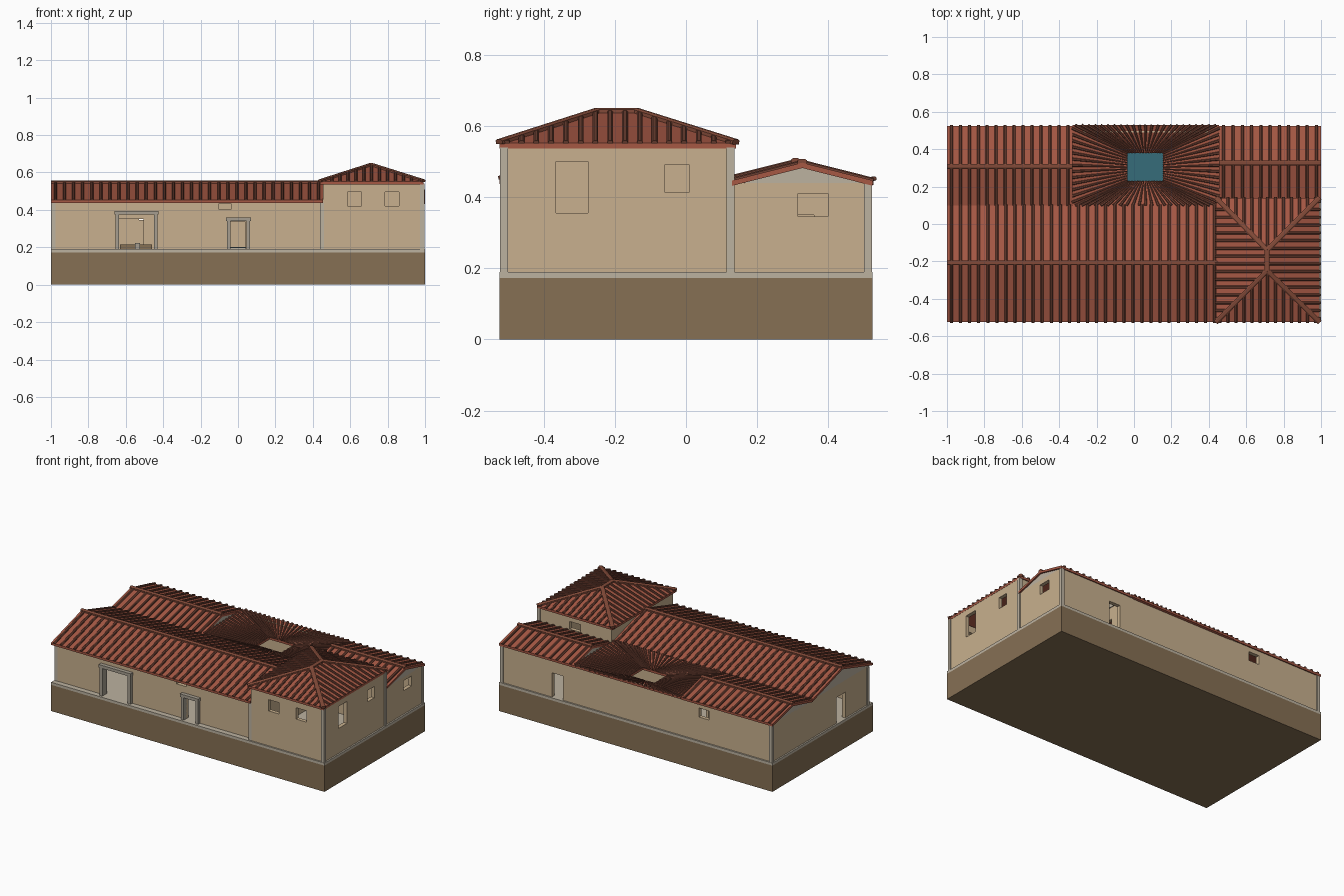
import bpy, bmesh
from mathutils import Vector

old = bpy.data.objects.get("Cube")
if old:
    bpy.data.objects.remove(old)


def colour(name, r, g, b):
    lin = [((c / 255 + 0.055) / 1.055) ** 2.4 for c in (r, g, b)] + [1]
    m = bpy.data.materials.new(name)
    m.use_nodes = True
    m.diffuse_color = lin
    m.node_tree.nodes["Principled BSDF"].inputs["Base Color"].default_value = lin
    return m


PLASTER = colour("tan plaster", 200, 176, 142)
RED = colour("red dado", 134, 44, 36)
EARTH = colour("earth brown", 134, 112, 84)
STONE = colour("pale stone", 188, 178, 160)
FRAME = colour("grey stone", 166, 158, 144)
TILE = colour("terracotta", 166, 88, 68)
RIB = colour("dark terracotta", 112, 66, 52)
RIDGE = colour("ridge brown", 130, 74, 56)
WATER = colour("pool teal", 54, 108, 122)

FLOOR, BAND = 0.19, 0.285


def finish(name, bm, mat):
    bmesh.ops.recalc_face_normals(bm, faces=bm.faces)
    me = bpy.data.meshes.new(name)
    bm.to_mesh(me)
    bm.free()
    ob = bpy.data.objects.new(name, me)
    bpy.context.collection.objects.link(ob)
    if mat:
        me.materials.append(mat)
    return ob


def prism(bm, lower, upper):
    """Closed solid between two matching rings of points."""
    lo = [bm.verts.new(p) for p in lower]
    up = [bm.verts.new(p) for p in upper]
    bm.faces.new(lo)
    bm.faces.new(up[::-1])
    for i in range(len(lo)):
        j = (i + 1) % len(lo)
        bm.faces.new((lo[i], up[i], up[j], lo[j]))


def add_box(bm, x0, x1, y0, y1, z0, z1):
    ring = [(x0, y0), (x1, y0), (x1, y1), (x0, y1)]
    prism(bm, [(x, y, z0) for x, y in ring], [(x, y, z1) for x, y in ring])


def box(name, mat, *size):
    bm = bmesh.new()
    add_box(bm, *size)
    return finish(name, bm, mat)


# Walls: openings are cut out, then a red dado is split off by height
def wall(name, x0, x1, y0, y1, top, openings=()):
    ob = box(name, None, x0, x1, y0, y1, FLOOR - 0.01, top)
    bm = bmesh.new()
    if openings:
        cut = bmesh.new()
        for u0, u1, z0, z1 in openings:
            if x1 - x0 > y1 - y0:
                add_box(cut, u0, u1, y0 - 0.1, y1 + 0.1, z0, z1)
            else:
                add_box(cut, x0 - 0.1, x1 + 0.1, u0, u1, z0, z1)
        cutter = finish("opening_cutter", cut, None)
        cutter.hide_render = True
        mod = ob.modifiers.new("openings", 'BOOLEAN')
        mod.object, mod.operation, mod.solver = cutter, 'DIFFERENCE', 'EXACT'
        deps = bpy.context.evaluated_depsgraph_get()
        bm.from_mesh(ob.evaluated_get(deps).to_mesh())
        ob.modifiers.clear()
        bpy.data.objects.remove(cutter)
    else:
        bm.from_mesh(ob.data)
    bmesh.ops.bisect_plane(bm, geom=bm.verts[:] + bm.edges[:] + bm.faces[:],
                           plane_co=(0, 0, BAND), plane_no=(0, 0, 1))
    for f in bm.faces:
        f.material_index = int(f.calc_center_median().z < BAND)
    bm.to_mesh(ob.data)
    bm.free()
    ob.data.materials.clear()
    for m in (PLASTER, RED):
        ob.data.materials.append(m)


def beam(bm, a, b, w0, w1, h):
    """Raised strip with a bevelled top running from a to b."""
    run = (b - a).normalized()
    side = run.cross(Vector((0, 0, 1))).normalized()
    up = side.cross(run)

    def ring(p, w):
        return [p + side * s * w / 2 + up * k * h
                for s, k in ((-1, -0.3), (-1, 0.6), (-0.5, 1), (0.5, 1), (1, 0.6), (1, -0.3))]
    prism(bm, ring(a, w0), ring(b, w1))


# Roof panel: a-b is the outer edge, c-d the inner edge; cover tiles run between
def panel(name, a, b, c, d, fan=False, step=0.048):
    a, b, c, d = map(Vector, (a, b, c, d))
    drop = Vector((0, 0, -0.015))
    pts = [a, b, c] + ([d] if (d - c).length > 0.001 else [])
    bm = bmesh.new()
    prism(bm, [p + drop for p in pts], pts)
    finish(name, bm, TILE)
    e = (b - a).normalized()
    length = (b - a).length
    left, right = (d - a).dot(e), length - (c - a).dot(e)
    slope = (d - a) - e * left
    count = round(length / step)
    taper = (d - c).length / length if fan else 1
    ribs = bmesh.new()
    for i in range(count):
        t = (i + 0.5) / count
        start = a.lerp(b, t)
        if fan:
            end = d.lerp(c, t)
        else:
            s = t * length
            reach = min(1, s / left if left > 0.001 else 1,
                        (length - s) / right if right > 0.001 else 1)
            end = start + slope * reach
        beam(ribs, start - (end - start).normalized() * 0.002, end,
             0.016, max(0.004, 0.016 * taper), 0.008)
    finish(name + "_cover_tiles", ribs, RIB)


def caps(name, lines):
    bm = bmesh.new()
    for a, b in lines:
        beam(bm, Vector(a), Vector(b), 0.026, 0.026, 0.011)
    finish(name, bm, RIDGE)


def gable_roof(name, x0, x1, y0, y1, ym, eave, top, ends):
    panel(name + "_front_slope", (x0, y0, eave), (x1, y0, eave), (x1, ym, top), (x0, ym, top))
    panel(name + "_back_slope", (x1, y1, eave), (x0, y1, eave), (x0, ym, top), (x1, ym, top))
    caps(name + "_ridge", [((x0, ym, top), (x1, ym, top))])
    for i, x in enumerate(ends):
        bm = bmesh.new()
        tri = [(y0 + 0.005, eave - 0.014), (y1 - 0.005, eave - 0.014), (ym, top - 0.014)]
        prism(bm, [(x - 0.01, y, z) for y, z in tri], [(x + 0.01, y, z) for y, z in tri])
        finish(f"{name}_gable_{i}", bm, STONE)


# Ground platform and paved floor
box("platform", EARTH, -1, 1, -0.525, 0.525, 0, 0.173)
box("paving", STONE, -1, 1, -0.525, 0.525, 0.173, FLOOR)

# Outer walls
LOW, HIGH = 0.44, 0.54
wall("front_wall", -0.99, 0.46, -0.49, -0.465, LOW,
     [(-0.635, -0.45, 0.1, 0.375), (-0.04, 0.045, 0.1, 0.34), (-0.105, -0.035, 0.405, 0.432)])
wall("back_wall", -0.99, 0.99, 0.49, 0.515, LOW,
     [(0.54, 0.62, 0.1, 0.35), (-0.53, -0.455, 0.345, 0.405)])
wall("left_wall", -0.99, -0.965, -0.488, 0.513, LOW, [(-0.25, -0.16, 0.1, 0.36)])
wall("right_wall", 0.965, 0.99, 0.13, 0.513, LOW, [(0.315, 0.40, 0.345, 0.41)])
wall("tower_front_wall", 0.455, 0.99, -0.515, -0.49, HIGH,
     [(0.585, 0.66, 0.42, 0.495), (0.785, 0.86, 0.42, 0.495)])
wall("tower_back_wall", 0.455, 0.99, 0.105, 0.13, HIGH, [(0.68, 0.76, 0.455, 0.505)])
wall("tower_right_wall", 0.965, 0.99, -0.513, 0.128, HIGH,
     [(-0.365, -0.275, 0.355, 0.5), (-0.06, 0.01, 0.415, 0.49)])
wall("tower_left_wall", 0.455, 0.48, -0.513, 0.128, HIGH)

# Inner walls
wall("hall_partition", -0.965, 0.455, 0.09, 0.11, LOW,
     [(-0.635, -0.505, 0.1, 0.35), (-0.04, 0.04, 0.1, 0.335)])
for side, x in (("left", -0.34), ("right", 0.455)):
    wall(f"court_{side}_wall", x, x + 0.02, 0.11, 0.49, 0.43, [(0.25, 0.36, 0.1, 0.35)])

# Corner posts
for name, x, y, top in (("front_left", -0.9875, -0.482, LOW), ("tower_inner", 0.45, -0.505, LOW),
                        ("tower_outer", 0.985, -0.512, HIGH), ("tower_rear", 0.985, 0.125, HIGH),
                        ("back_right", 0.985, 0.512, LOW), ("back_left", -0.985, 0.512, LOW)):
    box(name + "_post", STONE, x - 0.011, x + 0.011, y - 0.011, y + 0.011, FLOOR, top)


# Door surrounds on the street side
def surround(name, x0, x1, top):
    w, y0, y1 = 0.02, -0.51, -0.46
    bm = bmesh.new()
    add_box(bm, x0 - w, x0, y0, y1, FLOOR, top)
    add_box(bm, x1, x1 + w, y0, y1, FLOOR, top)
    add_box(bm, x0 - w - 0.004, x1 + w + 0.004, y0 - 0.005, y1, top, top + 0.02)
    finish(name, bm, FRAME)


surround("main_door_surround", -0.635, -0.45, 0.375)
surround("side_door_surround", -0.04, 0.045, 0.34)

# Hall furniture and courtyard pool
box("hall_bench", EARTH, -0.63, -0.46, 0.02, 0.08, FLOOR, 0.215)
box("hall_pedestal", FRAME, -0.55, -0.525, -0.06, -0.035, FLOOR, 0.222)
box("pool_rim", STONE, -0.09, 0.21, 0.18, 0.43, FLOOR, 0.198)
box("pool_water", WATER, -0.07, 0.19, 0.2, 0.41, FLOOR, 0.202)

# Gabled roofs over the front hall and rear wings
gable_roof("hall_roof", -1, 0.455, -0.525, 0.1, -0.207, 0.452, 0.545, [-0.98])
gable_roof("rear_left_roof", -1, -0.33, 0.1, 0.525, 0.308, 0.447, 0.499, [-0.98, -0.342])
gable_roof("rear_right_roof", 0.455, 1, 0.13, 0.525, 0.327, 0.447, 0.497, [0.98, 0.467])

# Hipped tower roof
X0, X1, Y0, Y1, E = 0.438, 0.992, -0.525, 0.14, 0.552
front_peak, back_peak = (0.712, -0.25, 0.64), (0.712, -0.14, 0.64)
fl, fr, br, bl = (X0, Y0, E), (X1, Y0, E), (X1, Y1, E), (X0, Y1, E)
panel("tower_roof_front", fl, fr, front_peak, front_peak, step=0.042)
panel("tower_roof_right", fr, br, back_peak, front_peak, step=0.042)
panel("tower_roof_back", br, bl, back_peak, back_peak, step=0.042)
panel("tower_roof_left", bl, fl, front_peak, back_peak, step=0.042)
caps("tower_roof_ridges", [(fl, front_peak), (fr, front_peak), (br, back_peak),
                           (bl, back_peak), (front_peak, back_peak)])

# Courtyard roof falling inward to an open centre
outer = [(-0.33, 0.1, 0.45), (0.455, 0.1, 0.45), (0.455, 0.528, 0.45), (-0.33, 0.528, 0.45)]
inner = [(-0.035, 0.23, 0.4), (0.155, 0.23, 0.4), (0.155, 0.38, 0.4), (-0.035, 0.38, 0.4)]
for i, side in enumerate(("front", "right", "back", "left")):
    j = (i + 1) % 4
    panel(f"court_roof_{side}", outer[i], outer[j], inner[j], inner[i], fan=True, step=0.034)
